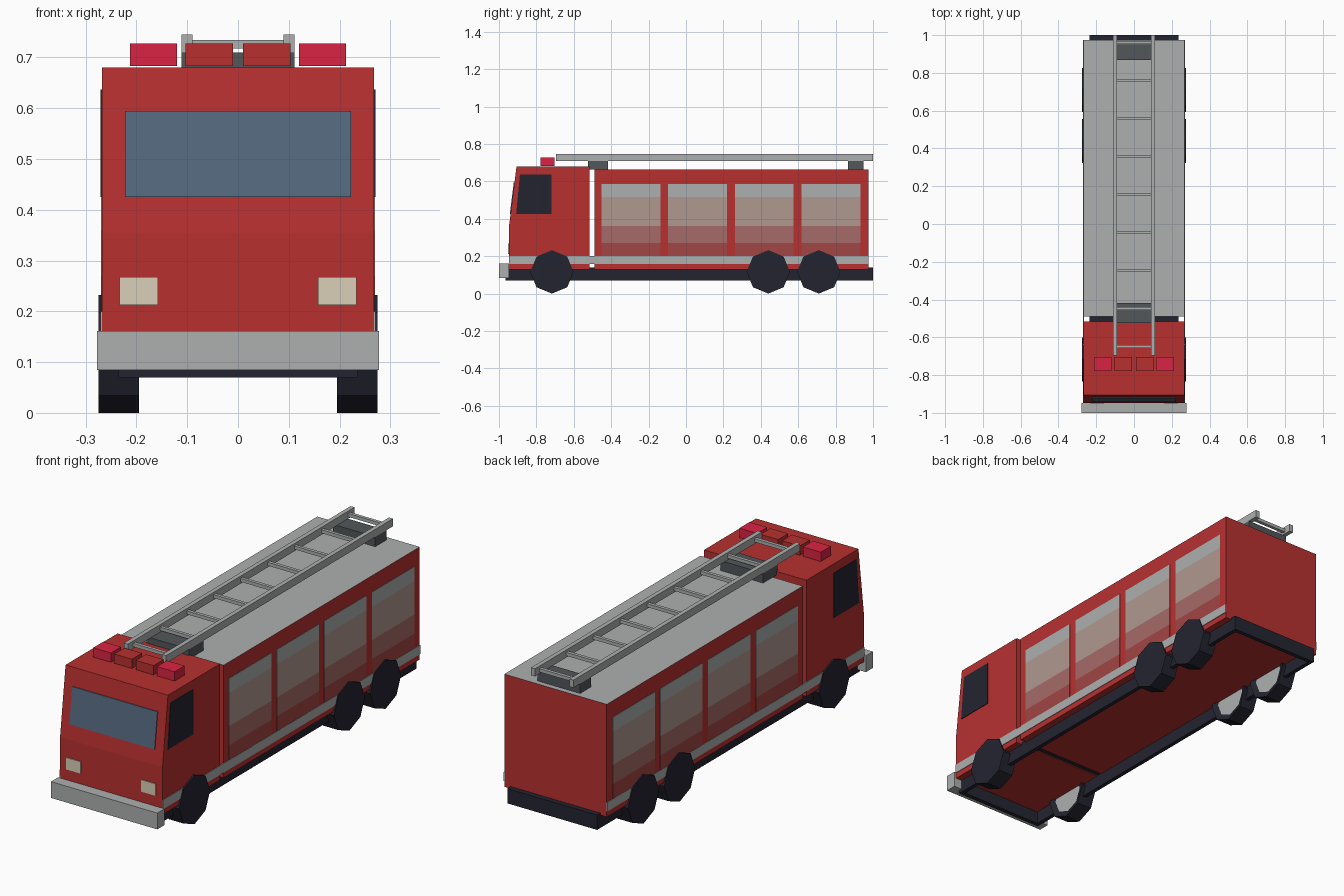
import bpy, bmesh, math
from mathutils import Matrix

if "Cube" in bpy.data.objects:
    bpy.data.objects.remove(bpy.data.objects["Cube"])


def mat(name, r, g, b):
    lin = [((c / 255 + 0.055) / 1.055) ** 2.4 for c in (r, g, b)]
    m = bpy.data.materials.new(name)
    m.diffuse_color = (*lin, 1)
    m.use_nodes = True
    m.node_tree.nodes["Principled BSDF"].inputs["Base Color"].default_value = m.diffuse_color
    return m


RED = mat("red paint", 184, 48, 48)
GREY = mat("light grey", 172, 176, 175)
NAVY = mat("dark navy", 36, 36, 48)
BEIGE = mat("shutter beige", 176, 152, 143)
PINK = mat("shutter pink", 166, 107, 104)
ROSE = mat("shutter rose", 160, 70, 68)
BLUE = mat("windscreen blue", 84, 104, 126)
CREAM = mat("headlight cream", 218, 208, 184)
CRIMSON = mat("beacon crimson", 218, 36, 66)
STEEL = mat("dark steel", 82, 87, 91)


def finish(name, bm, *mats):
    bmesh.ops.recalc_face_normals(bm, faces=bm.faces)
    me = bpy.data.meshes.new(name)
    bm.to_mesh(me)
    bm.free()
    for m in mats:
        me.materials.append(m)
    ob = bpy.data.objects.new(name, me)
    bpy.context.collection.objects.link(ob)
    return ob


def prism(name, x0, x1, profile, *mats):
    """Extrude a (y, z) outline from x0 to x1."""
    bm = bmesh.new()
    f = bm.faces.new([bm.verts.new((x0, y, z)) for y, z in profile])
    new = bmesh.ops.extrude_face_region(bm, geom=[f])["geom"]
    bmesh.ops.translate(bm, vec=(x1 - x0, 0, 0),
                        verts=[v for v in new if isinstance(v, bmesh.types.BMVert)])
    return finish(name, bm, *mats)


def box(name, x0, x1, y0, y1, z0, z1, *mats):
    return prism(name, x0, x1, [(y0, z0), (y1, z0), (y1, z1), (y0, z1)], *mats)


def wheel(name, side, y):
    r = 0.116
    bm = bmesh.new()
    bmesh.ops.create_cone(bm, cap_ends=True, segments=8, radius1=r, radius2=r, depth=0.08)
    bmesh.ops.transform(bm, verts=bm.verts,
                        matrix=Matrix.Translation((side * 0.235, y, r))
                        @ Matrix.Rotation(math.pi / 2, 4, 'Y'))
    bmesh.ops.recalc_face_normals(bm, faces=bm.faces)
    inner = min(bm.faces, key=lambda f: side * f.calc_center_median().x)
    # recessed hub on the inner side
    bmesh.ops.inset_region(bm, faces=[inner], thickness=0.03, depth=-0.01)
    inner.material_index = 1
    finish(name, bm, NAVY, GREY)


W = 0.268          # half width of the bodywork

# Cab with a leaning upper front
FRONT, CREASE, ROOF = -0.947, 0.355, 0.68
prism("cab", -W, W, [(FRONT, 0.13), (-0.517, 0.13), (-0.517, ROOF),
                     (-0.906, ROOF), (FRONT, CREASE)], RED)


def front_y(z):
    return FRONT + 0.041 * (z - CREASE) / (ROOF - CREASE)


# Windscreen plate follows the lean
prism("windscreen", -0.223, 0.223,
      [(front_y(0.425) - 0.004, 0.425), (front_y(0.425) + 0.004, 0.425),
       (front_y(0.595) + 0.004, 0.595), (front_y(0.595) - 0.004, 0.595)], BLUE)

# Rear body with a grey roof
body = box("rear_body", -W, W, -0.49, 0.975, 0.13, 0.663, RED, GREY)
for p in body.data.polygons:
    p.material_index = 1 if p.normal.z > 0.9 else 0

# Open-bottomed chassis: deck, side rails and end rails
box("chassis_deck", -0.235, 0.235, -0.965, 1.0, 0.134, 0.14, NAVY)
for y0, y1, n in ((-0.965, -0.945, "front"), (0.98, 1.0, "rear")):
    box("chassis_rail_" + n, -0.235, 0.235, y0, y1, 0.07, 0.14, NAVY)
box("bumper", -0.278, 0.278, -1.0, FRONT, 0.084, 0.161, GREY)

# Shutter bands from bottom to top
BANDS = [(0.2, 0.27, ROSE), (0.27, 0.36, PINK), (0.36, 0.517, BEIGE), (0.517, 0.586, GREY)]

for s, n in ((-1, "left"), (1, "right")):
    box("chassis_rail_" + n, s * 0.215, s * 0.235, -0.965, 1.0, 0.07, 0.14, NAVY)
    box("side_stripe_" + n, s * (W - 0.003), s * (W + 0.003), FRONT, 0.975, 0.157, 0.2, GREY)
    prism("cab_window_" + n, s * (W - 0.003), s * (W + 0.003),
          [(-0.908, 0.425), (-0.72, 0.425), (-0.72, 0.637), (-0.888, 0.637)], NAVY)
    box("headlight_" + n, s * 0.158, s * 0.233, FRONT - 0.004, FRONT + 0.004,
        0.212, 0.268, CREAM)
    # Four shutters per side
    for i in range(4):
        y = -0.452 + i * 0.3565
        for z0, z1, m in BANDS:
            box(f"shutter_{n}_{i}", s * (W - 0.003), s * (W + 0.002), y, y + 0.315, z0, z1, m)
    for i, y in enumerate((-0.717, 0.44, 0.71)):
        wheel(f"wheel_{n}_{i}", s, y)
    # Roof lamps: crimson outside, red inside
    box("outer_lamp_" + n, s * 0.12, s * 0.213, -0.778, -0.703, ROOF + 0.003, 0.727, CRIMSON)
    box("inner_lamp_" + n, s * 0.01, s * 0.103, -0.778, -0.703, ROOF + 0.003, 0.727, RED)
    box("ladder_rail_" + n, s * 0.09, s * 0.111, -0.695, 1.0, 0.709, 0.745, GREY)

# Ladder rungs and supports
for i in range(9):
    y = -0.648 + i * 0.201
    box(f"ladder_rung_{i}", -0.092, 0.092, y - 0.008, y + 0.008, 0.718, 0.734, GREY)
box("ladder_support_front", -0.111, 0.111, -0.525, -0.417, 0.663, 0.71, STEEL)
box("ladder_support_rear", -0.111, 0.111, 0.867, 0.95, 0.66, 0.71, STEEL)
